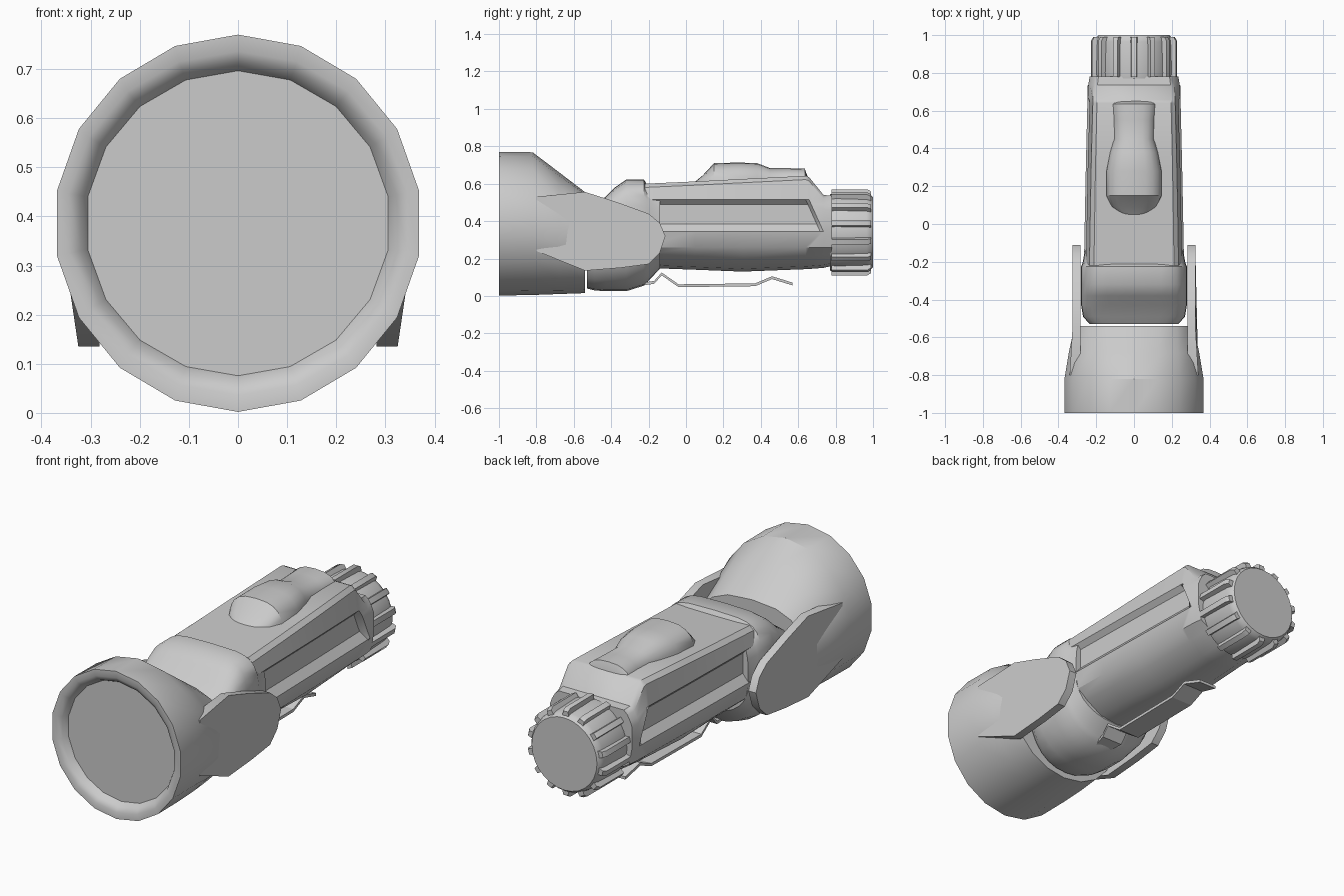
import bpy, bmesh
from math import sin, cos, pi, radians, copysign

if "Cube" in bpy.data.objects:
    bpy.data.objects.remove(bpy.data.objects["Cube"])


def finish(name, bm, angle=35):
    bmesh.ops.recalc_face_normals(bm, faces=bm.faces)
    me = bpy.data.meshes.new(name)
    bm.to_mesh(me)
    bm.free()
    ob = bpy.data.objects.new(name, me)
    bpy.context.collection.objects.link(ob)
    bpy.ops.object.select_all(action='DESELECT')
    ob.select_set(True)
    bpy.context.view_layer.objects.active = ob
    bpy.ops.object.shade_smooth_by_angle(angle=radians(angle))
    return ob


def loft(name, rings, caps=(True, True), angle=35):
    """Skin a list of equal-length point rings."""
    bm = bmesh.new()
    vs = [[bm.verts.new(p) for p in r] for r in rings]
    n = len(vs[0])
    for a, b in zip(vs, vs[1:]):
        for i in range(n):
            j = (i + 1) % n
            bm.faces.new((a[i], a[j], b[j], b[i]))
    if caps[0]:
        bm.faces.new(vs[0])
    if caps[1]:
        bm.faces.new(vs[-1])
    return finish(name, bm, angle)


def oval(y, rx, zb, zm, zt, nt=2, nb=2, sides=18):
    """Superellipse ring in XZ with its own top and bottom roundness."""
    ring = []
    for i in range(sides):
        a = 2 * pi * i / sides
        s, c = sin(a), cos(a)
        n, h = (nt, zt - zm) if c >= 0 else (nb, zm - zb)
        ring.append((copysign(abs(s) ** (2 / n), s) * rx, y,
                     zm + copysign(abs(c) ** (2 / n), c) * h))
    return ring


def disc(y, r, zc, sides=18):
    return oval(y, r, zc - r, zc, zc + r, sides=sides)


# Flared head with rolled rim
ZC = 0.386
loft("head", [disc(-0.95, 0.308, ZC), disc(-0.985, 0.325, ZC), disc(-1, 0.35, ZC),
              oval(-1, 0.374, 0.002, ZC, 0.77), oval(-0.82, 0.374, 0.005, ZC, 0.768),
              oval(-0.68, 0.35, 0.01, 0.34, 0.662, 2.2, 2),
              oval(-0.54, 0.318, 0.015, 0.3, 0.555, 2.6, 2)], (False, True))

# Flat lens
loft("lens", [disc(-0.955, 0.315, ZC), disc(-0.945, 0.315, ZC)])

# Side arms reaching back from the head
ARM = [(-0.8, 0.53), (-0.54, 0.556), (-0.38, 0.505), (-0.2, 0.44), (-0.14, 0.39),
       (-0.11, 0.32), (-0.14, 0.23), (-0.2, 0.17), (-0.35, 0.15), (-0.54, 0.135), (-0.8, 0.24)]
for side, tag in ((1, "right"), (-1, "left")):
    outer = [(side * (0.325 + max(0, -0.54 - y) * 0.06), y, z) for y, z in ARM]
    inner = [(side * 0.282, y, z) for y, z in ARM]
    loft("arm_" + tag, [inner, outer])

# Collar behind the head
COLLAR = [(-0.53, 0.235, 0.04, 0.46), (-0.49, 0.27, 0.03, 0.49), (-0.43, 0.28, 0.025, 0.53),
          (-0.38, 0.28, 0.025, 0.58), (-0.32, 0.28, 0.025, 0.622), (-0.225, 0.28, 0.055, 0.622),
          (-0.205, 0.272, 0.075, 0.59), (-0.14, 0.26, 0.145, 0.58)]
loft("collar", [oval(y, w, zb, 0.34, zt, 4.5, 2.3, 28) for y, w, zb, zt in COLLAR])


# Barrel: rounded underside, side channels, raised flat top
def body_ring(y, w, zb, zt, d, skew=0):
    zr = min(0.515, zt - 0.05)
    half = [(0.38 * w, zb + 0.015), (0.72 * w, zb + 0.07), (0.93 * w, 0.26), (w, 0.345),
            (w - d, 0.385), (w - d, zr - 0.025), (0.96 * w, zr),
            (0.89 * w, zt - 0.02), (0.8 * w, zt)]
    pts = [(x, y + (skew * (0.515 - z) if 3 <= i <= 6 else 0), z)
           for i, (x, z) in enumerate(half)]
    return ([(0, y, zb)] + pts + [(0, y, zt)]
            + [(-x, yy, z) for x, yy, z in reversed(pts)])


loft("body", [body_ring(-0.22, 0.265, 0.15, 0.60, 0.035), body_ring(0.05, 0.26, 0.14, 0.612, 0.035),
              body_ring(0.3, 0.255, 0.13, 0.625, 0.035), body_ring(0.64, 0.245, 0.143, 0.642, 0.035, 0.45),
              body_ring(0.658, 0.245, 0.144, 0.635, 0, 0.45), body_ring(0.735, 0.242, 0.15, 0.54, 0),
              body_ring(0.78, 0.235, 0.16, 0.535, 0)])

# Thumb hump and switch on top of the barrel
HUMP = [(0.05, 0.07, 0.612), (0.09, 0.12, 0.645), (0.15, 0.15, 0.71), (0.28, 0.15, 0.713),
        (0.38, 0.13, 0.71), (0.45, 0.11, 0.683), (0.55, 0.115, 0.683), (0.635, 0.125, 0.68),
        (0.655, 0.12, 0.625)]
loft("switch_hump", [oval(y, w, 0.57, 0.59, zt, 2.6, 2, 20) for y, w, zt in HUMP])

# Screw cap with grip ribs
CAP_Z = 0.34
loft("end_cap", [disc(y, r, CAP_Z, 28) for y, r in
                 ((0.77, 0.205), (0.8, 0.21), (0.965, 0.205), (0.985, 0.2), (1.0, 0.188))])
RIBS = 14
bm = bmesh.new()
for k in range(RIBS):
    a = 2 * pi * k / RIBS
    vs = []
    for y, top in ((0.778, 0.23), (0.97, 0.23), (0.99, 0.218)):
        for r, t in ((0.18, -0.02), (top, -0.014), (top, 0.014), (0.18, 0.02)):
            vs.append(bm.verts.new((r * sin(a) + t * cos(a), y, CAP_Z + r * cos(a) - t * sin(a))))
    for o in (0, 4):
        for i in range(4):
            j = (i + 1) % 4
            bm.faces.new((vs[o + i], vs[o + j], vs[o + 4 + j], vs[o + 4 + i]))
    bm.faces.new(vs[:4])
    bm.faces.new(vs[8:])
finish("cap_ribs", bm)

# Bent belt clip under the barrel
CLIP = [(-0.24, 0.055, 0.045), (-0.17, 0.065, 0.06), (-0.13, 0.11, 0.06), (-0.04, 0.047, 0.06),
        (0.37, 0.052, 0.06), (0.46, 0.09, 0.06), (0.57, 0.056, 0.05)]
T = 0.015
loft("belt_clip", [[(-w, y, z), (w, y, z), (w, y, z + T), (-w, y, z + T)] for y, z, w in CLIP], angle=20)
